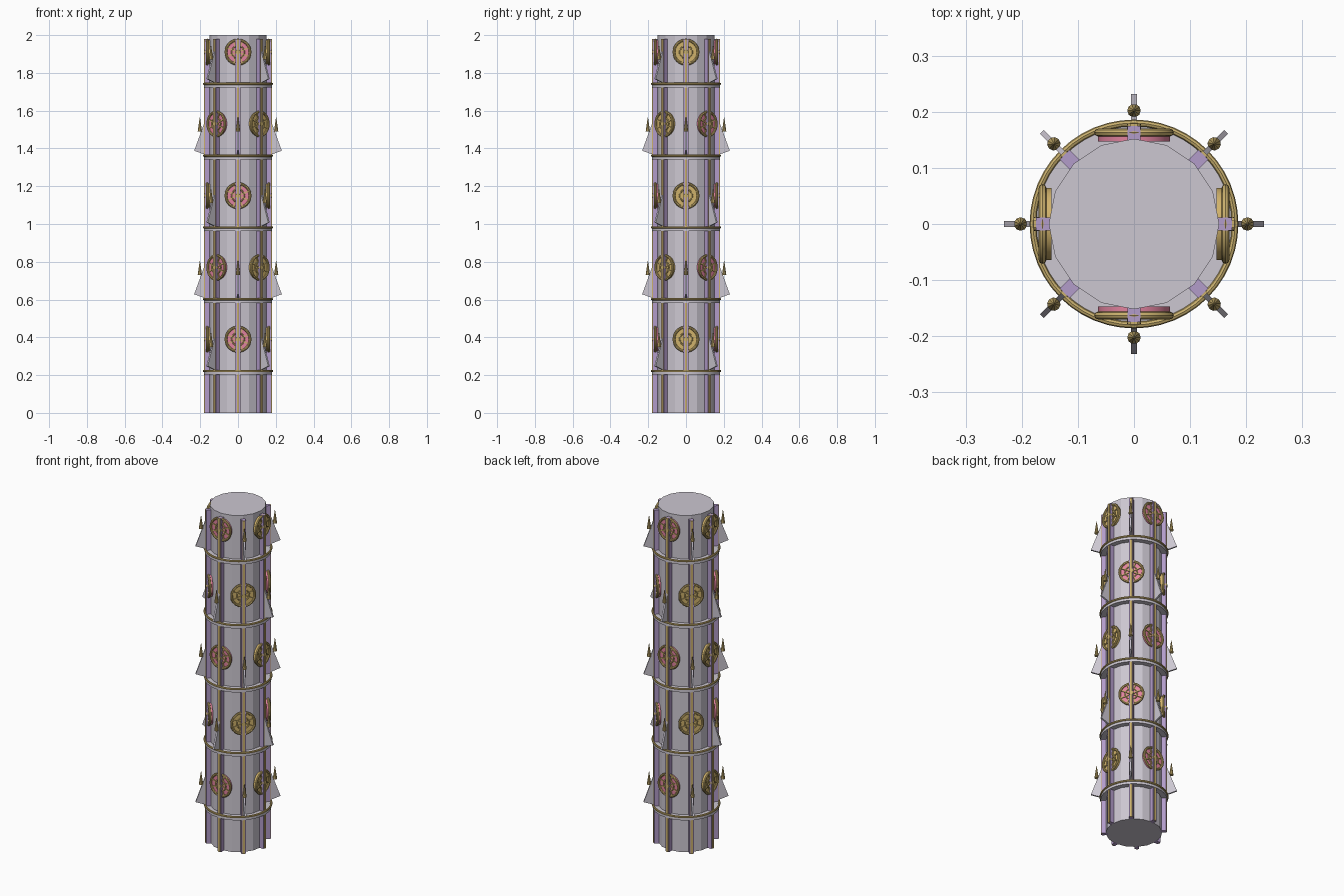
import bpy, bmesh
from math import pi, cos, sin, radians
from mathutils import Matrix, Vector

cube = bpy.data.objects.get("Cube")
if cube:
    bpy.data.objects.remove(cube, do_unlink=True)


def material(name, srgb):
    col = [((c + 0.055) / 1.055) ** 2.4 for c in srgb] + [1]
    m = bpy.data.materials.new(name)
    m.use_nodes = True
    m.diffuse_color = col
    bsdf = next(n for n in m.node_tree.nodes if n.type == 'BSDF_PRINCIPLED')
    bsdf.inputs["Base Color"].default_value = col
    return m


stone = material("pale stone", (0.80, 0.78, 0.82))
lilac = material("lilac", (0.70, 0.61, 0.79))
gold = material("gold", (0.79, 0.69, 0.43))
rose = material("rose glass", (0.88, 0.51, 0.62))
amber = material("amber glass", (0.82, 0.70, 0.42))

FACE_OUT = Matrix.Rotation(pi / 2, 4, 'Y')   # turns the z axis to point outward


def finish(bm, name, mat, smooth=False, matrix=None):
    """Turn a bmesh into a mesh datablock."""
    if matrix:
        bm.transform(matrix)
    bmesh.ops.recalc_face_normals(bm, faces=bm.faces)
    me = bpy.data.meshes.new(name)
    bm.to_mesh(me)
    bm.free()
    me.materials.append(mat)
    if smooth:
        me.polygons.foreach_set("use_smooth", [True] * len(me.polygons))
        me.set_sharp_from_angle(angle=radians(35))
    return me


def place(name, me, angle=0, z=0, out=0):
    """Put a mesh on the tower at an angle, height and distance from the axis."""
    ob = bpy.data.objects.new(name, me)
    bpy.context.collection.objects.link(ob)
    ob.location = (out * cos(angle), out * sin(angle), z)
    ob.rotation_euler.z = angle
    return ob


def drum(name, mat, r1, r2, z0, z1, sides, smooth=False, matrix=None):
    bm = bmesh.new()
    bmesh.ops.create_cone(bm, cap_ends=True, segments=sides, radius1=r1, radius2=r2,
                          depth=z1 - z0, matrix=Matrix.Translation((0, 0, (z0 + z1) / 2)))
    return finish(bm, name, mat, smooth, matrix)


def torus(name, mat, major, minor, segments=48, sides=8, matrix=None):
    bm = bmesh.new()
    rings = []
    for i in range(segments):
        a = 2 * pi * i / segments
        ring = []
        for j in range(sides):
            b = 2 * pi * j / sides
            r = major + minor * cos(b)
            ring.append(bm.verts.new((r * cos(a), r * sin(a), minor * sin(b))))
        rings.append(ring)
    for i in range(segments):
        p, q = rings[i], rings[(i + 1) % segments]
        for j in range(sides):
            k = (j + 1) % sides
            bm.faces.new((p[j], q[j], q[k], p[k]))
    return finish(bm, name, mat, True, matrix)


def add_box(bm, lo, hi, matrix=None):
    lo, hi = Vector(lo), Vector(hi)
    m = Matrix.Translation((lo + hi) / 2) @ Matrix.Diagonal((*(hi - lo), 1))
    bmesh.ops.create_cube(bm, size=1, matrix=(matrix or Matrix()) @ m)


def box(name, mat, lo, hi, matrix=None):
    bm = bmesh.new()
    add_box(bm, lo, hi, matrix)
    return finish(bm, name, mat)


# Shaft
place("tower_shaft", drum("tower_shaft", stone, 0.152, 0.152, 0, 2, 16))

# Ribs with a gold strip on the outer face
rib = box("rib", lilac, (0.14, -0.012, 0), (0.175, 0.012, 1.98))
strip = box("rib_strip", gold, (0.17, -0.006, 0), (0.179, 0.006, 1.98))
for i in range(8):
    place(f"rib_{i}", rib, i * pi / 4)
    place(f"rib_strip_{i}", strip, i * pi / 4)

# Storey bands: stone course with a gold moulding on its upper edge
course = drum("band", stone, 0.18, 0.18, -0.02, 0, 48, True)
moulding = torus("band_moulding", gold, 0.18, 0.006)

# Round windows
rim = torus("window_rim", gold, 0.064, 0.007, 32, matrix=FACE_OUT)
inner_rim = torus("window_inner_rim", gold, 0.033, 0.004, 24, matrix=FACE_OUT)
hub = drum("window_hub", gold, 0.014, 0.012, -0.01, 0.016, 16, True, FACE_OUT)
panes = [drum("window_glass", m, 0.064, 0.064, -0.016, -0.002, 32, True, FACE_OUT)
         for m in (amber, rose)]
bm = bmesh.new()
for i in range(8):
    add_box(bm, (-0.008, -0.003, 0.01), (0.003, 0.003, 0.062),
            Matrix.Rotation((i + 0.5) * pi / 4, 4, 'X'))
spokes = finish(bm, "window_spokes", gold)

# Leaning fins and the small spires in front of them
lean = Matrix.Translation((0.232, 0, -0.142)) @ Matrix.Rotation(radians(-20), 4, 'Y')
fin = box("fin", stone, (-0.085, -0.005, 0), (0, 0.005, 0.165), lean)
spire = drum("spire", gold, 0.012, 0.001, -0.04, 0.035, 10)

# Five storeys, windows and fins swapping places on each one
for level in range(5):
    z = 0.39 + 0.38 * level
    place(f"band_{level}", course, z=z - 0.168)
    place(f"band_moulding_{level}", moulding, z=z - 0.168)
    for k in range(4):
        turn = k * pi / 2 + (level % 2) * pi / 4
        tag = f"{level}_{k}"
        for label, me in (("window_rim", rim), ("window_inner_rim", inner_rim),
                          ("window_hub", hub), ("window_spokes", spokes),
                          ("window_glass", panes[(k + level % 2) % 2])):
            place(f"{label}_{tag}", me, turn, z, 0.163)
        place(f"fin_{tag}", fin, turn + pi / 4, z)
        place(f"spire_{tag}", spire, turn + pi / 4, z, 0.202)
